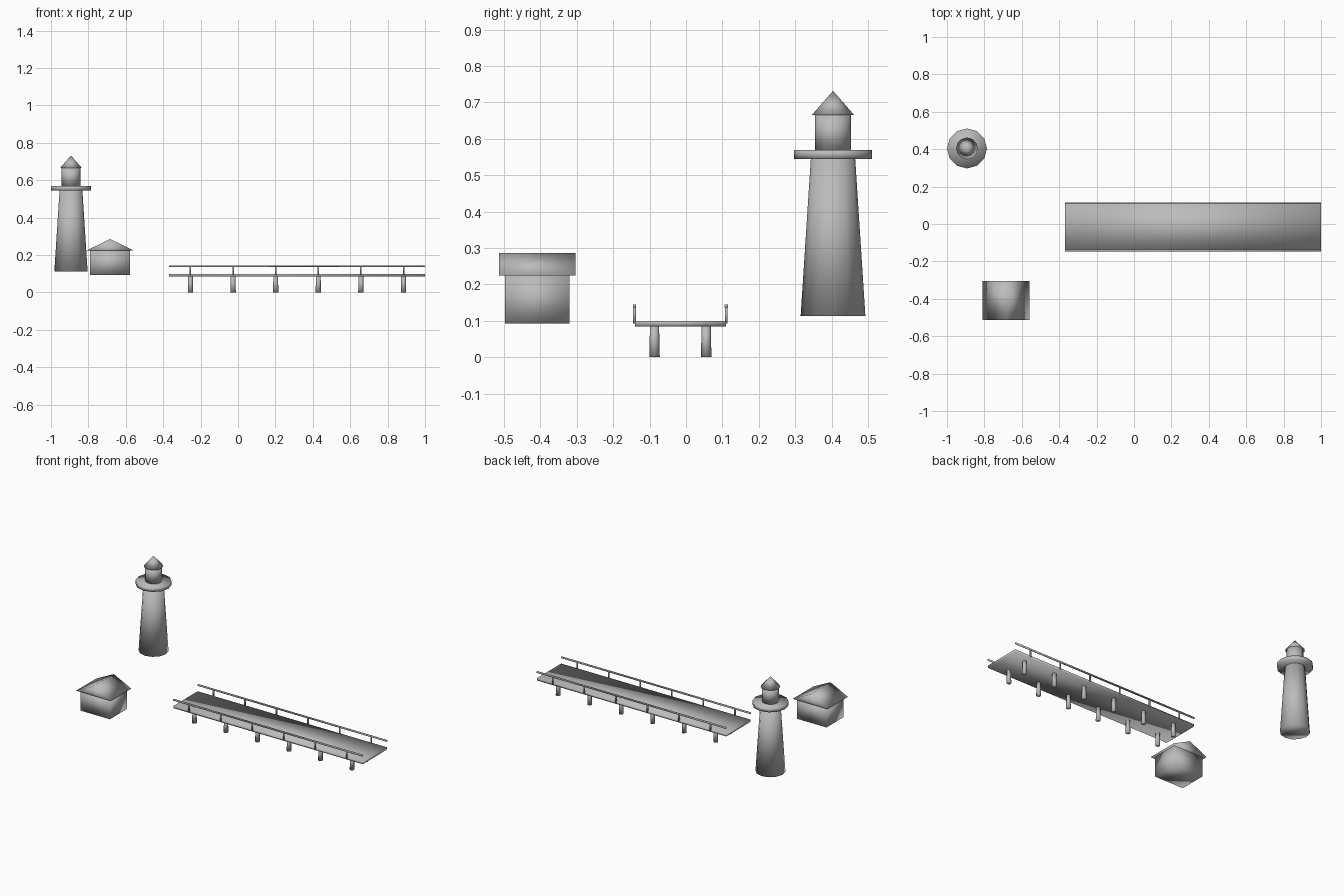
import bpy, math

if "Cube" in bpy.data.objects:
    bpy.data.objects.remove(bpy.data.objects["Cube"])

grey = bpy.data.materials.new("plain grey")
grey.diffuse_color = (0.5, 0.5, 0.5, 1)
grey.use_nodes = True
grey.node_tree.nodes["Principled BSDF"].inputs["Base Color"].default_value = grey.diffuse_color


def make(name, verts, faces):
    mesh = bpy.data.meshes.new(name)
    mesh.from_pydata(verts, [], faces)
    mesh.materials.append(grey)
    mesh.shade_smooth()          # soft shading across every edge
    obj = bpy.data.objects.new(name, mesh)
    bpy.context.collection.objects.link(obj)
    return obj


def box(name, x0, x1, y0, y1, z0, z1):
    verts = [(x, y, z) for z in (z0, z1)
             for x, y in ((x0, y0), (x1, y0), (x1, y1), (x0, y1))]
    sides = [(i, (i + 1) % 4, (i + 1) % 4 + 4, i + 4) for i in range(4)]
    return make(name, verts, [(3, 2, 1, 0), (4, 5, 6, 7)] + sides)


def drum(name, x, y, z0, z1, r0, r1, n):
    """Capped cylinder or frustum; r1 = 0 gives a cone."""
    def ring(r, z):
        return [(x + r * math.cos(math.tau * i / n),
                 y + r * math.sin(math.tau * i / n), z) for i in range(n)]
    base = tuple(reversed(range(n)))
    if r1 == 0:
        faces = [(i, (i + 1) % n, n) for i in range(n)]
        return make(name, ring(r0, z0) + [(x, y, z1)], faces + [base])
    faces = [(i, (i + 1) % n, (i + 1) % n + n, i + n) for i in range(n)]
    return make(name, ring(r0, z0) + ring(r1, z1),
                faces + [base, tuple(range(n, 2 * n))])


# Lighthouse
LX, LY = -0.893, 0.404
drum("lighthouse_tower", LX, LY, 0.113, 0.545, 0.089, 0.061, 12)
drum("lighthouse_gallery", LX, LY, 0.545, 0.57, 0.107, 0.107, 12)
drum("lighthouse_lantern", LX, LY, 0.57, 0.665, 0.05, 0.05, 12)
drum("lighthouse_roof", LX, LY, 0.665, 0.732, 0.0585, 0, 12)

# Hut with a gabled roof, ridge running front to back
HX, HY = -0.684, -0.409
box("hut_walls", HX - 0.107, HX + 0.107, HY - 0.089, HY + 0.089, 0.093, 0.224)
roof = [(HX + dx, HY + dy, z) for dy in (-0.105, 0.105)
        for dx, z in ((-0.126, 0.224), (0.126, 0.224), (0, 0.286))]
make("hut_roof", roof,
     [(0, 1, 2), (5, 4, 3), (0, 3, 4, 1), (1, 4, 5, 2), (2, 5, 3, 0)])

# Pier deck
PY, X0, X1 = -0.0155, -0.368, 1.0
box("pier_deck", X0, X1, PY - 0.125, PY + 0.125, 0.085, 0.1)

# Handrails, rail posts and piles on both sides
for side, s in (("front", -1), ("back", 1)):
    ry = PY + s * 0.126
    box(f"{side}_handrail", X0, X1, ry - 0.0045, ry + 0.0045, 0.137, 0.145)
    for i in range(6):
        px = -0.254 + i * 0.2278
        box(f"{side}_rail_post_{i + 1}", px - 0.004, px + 0.004,
            ry - 0.0035, ry + 0.0035, 0.092, 0.139)
        drum(f"{side}_pile_{i + 1}", px, PY + s * 0.071,
             0, 0.086, 0.0145, 0.0125, 8)
